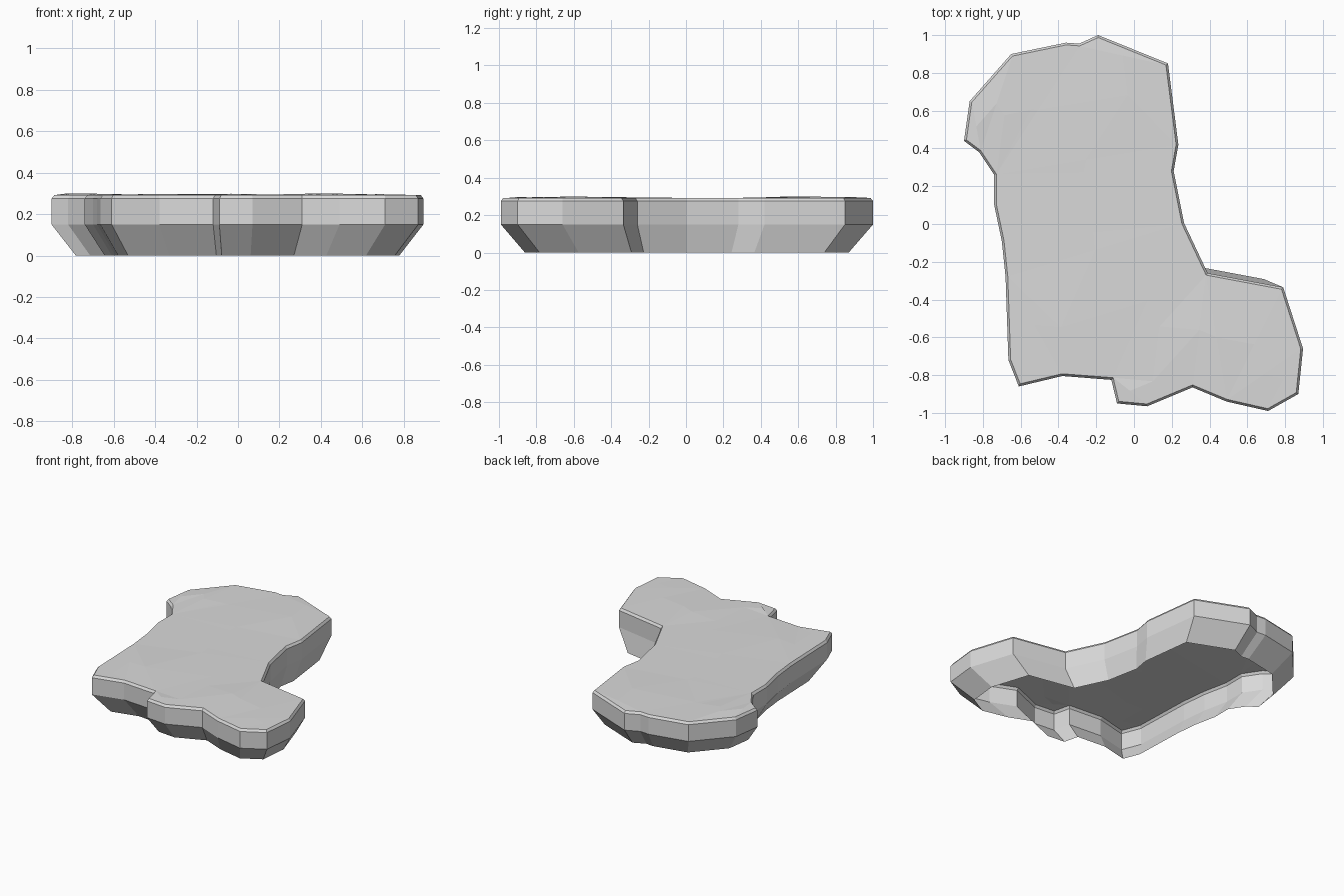
import bpy
import bmesh
import math

default_cube = bpy.data.objects.get("Cube")
if default_cube:
    bpy.data.objects.remove(default_cube, do_unlink=True)


def make_material(name, colour):
    material = bpy.data.materials.new(name)
    material.use_nodes = True
    material.diffuse_color = colour
    material.node_tree.nodes["Principled BSDF"].inputs["Base Color"].default_value = colour
    return material


stone_grey = make_material("stone grey", (0.7, 0.7, 0.7, 1))

# Slab outline, counter-clockwise from the front corner
OUTLINE = [
    (-.61, -.86), (-.38, -.805), (-.12, -.825), (-.09, -.95), (.07, -.965),
    (.31, -.865), (.49, -.94), (.71, -.99), (.87, -.9), (.895, -.66),
    (.79, -.335), (.39, -.26), (.265, .005), (.21, .28),
    (.235, .42), (.18, .85), (-.19, 1), (-.29, .955), (-.36, .96),
    (-.65, .9), (-.87, .65), (-.9, .44), (-.82, .38), (-.74, .26),
    (-.74, .1), (-.7, -.09), (-.68, -.28), (-.665, -.72),
]
RIM_HEIGHT = .275
WAIST_HEIGHT = .15
TOP_HEIGHT = .292
BASE_SCALE = .87


def add_ring(bm, scale, height):
    return [bm.verts.new((x * scale, y * scale, height)) for x, y in OUTLINE]


def bridge(bm, lower, upper):
    count = len(lower)
    for i in range(count):
        j = (i + 1) % count
        bm.faces.new((lower[i], lower[j], upper[j], upper[i]))


def build_slab():
    bm = bmesh.new()

    # Tapered foot and upright wall, open underneath
    base = add_ring(bm, BASE_SCALE, 0)
    waist = add_ring(bm, 1, WAIST_HEIGHT)
    rim = add_ring(bm, 1, RIM_HEIGHT)
    bridge(bm, base, waist)
    bridge(bm, waist, rim)

    # Narrow chamfer around the top
    top = bm.faces.new(rim)
    bm.normal_update()
    bmesh.ops.inset_region(bm, faces=[top], thickness=.012, use_even_offset=True)
    for vert in top.verts:
        vert.co.z = TOP_HEIGHT

    # Gently uneven walking surface
    bmesh.ops.triangulate(bm, faces=[top])
    bm.normal_update()
    inner_edges = [edge for edge in bm.edges
                   if len(edge.link_faces) == 2
                   and all(face.normal.z > .99 for face in edge.link_faces)]
    bmesh.ops.subdivide_edges(bm, edges=inner_edges, cuts=1, use_grid_fill=True)
    bm.normal_update()
    inner_verts = [vert for vert in bm.verts
                   if all(face.normal.z > .99 for face in vert.link_faces)]
    for vert in inner_verts:
        wave = math.sin(vert.co.x * 9 + vert.co.y * 4)
        vert.co.z = TOP_HEIGHT + .004 + .004 * wave

    mesh = bpy.data.meshes.new("slab")
    bm.to_mesh(mesh)
    bm.free()
    mesh.materials.append(stone_grey)
    slab = bpy.data.objects.new("rock_slab", mesh)
    bpy.context.collection.objects.link(slab)


build_slab()
